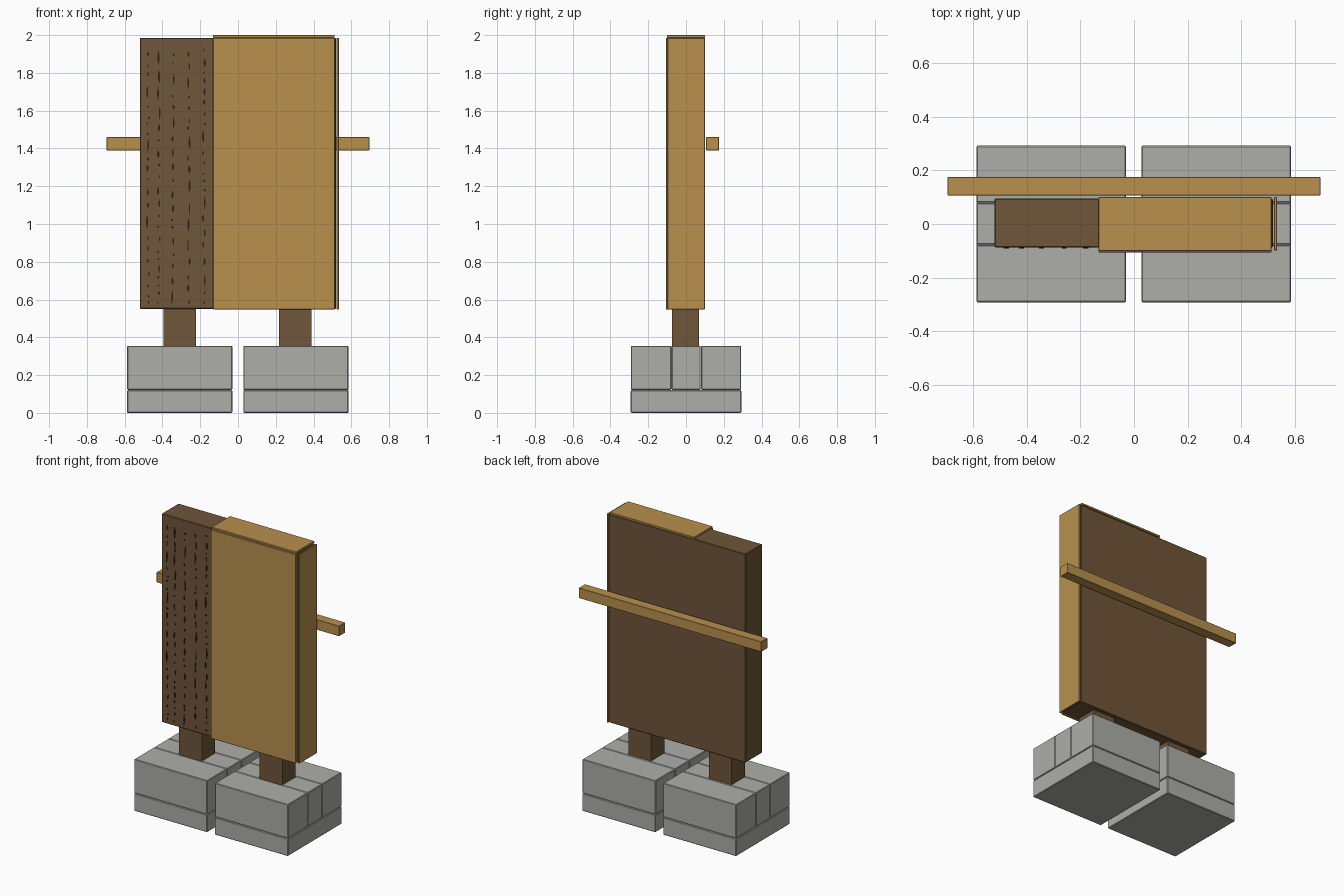
import bpy, bmesh, random

cube = bpy.data.objects.get("Cube")
if cube:
    bpy.data.objects.remove(cube, do_unlink=True)


def make_material(name, rgb):
    mat = bpy.data.materials.new(name)
    mat.use_nodes = True
    mat.diffuse_color = (*rgb, 1)
    mat.node_tree.nodes["Principled BSDF"].inputs["Base Color"].default_value = (*rgb, 1)
    return mat


DARK_WOOD = make_material("dark wood", (0.16, 0.092, 0.042))
GOLD_WOOD = make_material("golden wood", (0.48, 0.28, 0.076))
STONE = make_material("grey stone", (0.42, 0.425, 0.4))
GRAIN = make_material("wood grain", (0.025, 0.016, 0.01))


def add_mesh(name, bm, mat):
    mesh = bpy.data.meshes.new(name)
    bm.to_mesh(mesh)
    bm.free()
    mesh.materials.append(mat)
    obj = bpy.data.objects.new(name, mesh)
    bpy.context.collection.objects.link(obj)
    return obj


def box(name, xs, ys, zs, mat, bevel=0.0):
    """Box spanning the given ranges, with an optional small chamfer."""
    bm = bmesh.new()
    bmesh.ops.create_cube(bm, size=1)
    for v in bm.verts:
        v.co = [r[0] if c < 0 else r[1] for c, r in zip(v.co, (xs, ys, zs))]
    obj = add_mesh(name, bm, mat)
    if bevel:
        mod = obj.modifiers.new("chamfer", 'BEVEL')
        mod.width = bevel
        mod.segments = 1
    return obj


# Stone footings with a post on each side
for side, x0, x1, p0, p1 in (("right", -0.587, -0.03, -0.395, -0.223),
                             ("left", 0.028, 0.585, 0.218, 0.39)):
    box(side + "_footing_slab", (x0, x1), (-0.293, 0.293), (0, 0.12), STONE, 0.004)
    cuts = (-0.293, -0.077, 0.079, 0.293)
    for part, y0, y1 in zip(("front", "middle", "back"), cuts, cuts[1:]):
        box(f"{side}_{part}_block", (x0, x1), (y0 + 0.001, y1 - 0.001),
            (0.122, 0.355), STONE, 0.004)
    box(side + "_post", (p0, p1), (-0.075, 0.07), (0.35, 0.56), DARK_WOOD)

# Main panel and its golden facing boards
box("main_panel", (-0.52, 0.518), (-0.088, 0.095), (0.55, 1.985), DARK_WOOD, 0.004)
box("front_board", (-0.132, 0.512), (-0.106, -0.086), (0.548, 1.985), GOLD_WOOD, 0.002)
box("top_board", (-0.132, 0.512), (-0.1, 0.1), (1.986, 2.0), GOLD_WOOD, 0.002)
box("side_board", (0.522, 0.534), (-0.098, 0.1), (0.548, 1.985), GOLD_WOOD, 0.002)

# Rear cross rail
box("rear_rail", (-0.695, 0.695), (0.107, 0.175), (1.39, 1.46), GOLD_WOOD, 0.002)

# Broken grain lines: slender raised diamonds along five columns
random.seed(4)
bm = bmesh.new()
for x in (-0.476, -0.419, -0.345, -0.261, -0.18):
    z = 0.575
    while z < 1.93:
        length = random.choice((0.015, 0.02, 0.03, 0.045, 0.075))
        half = random.uniform(0.003, 0.006)
        cx = x + random.uniform(-0.005, 0.005)
        lean = random.uniform(-0.003, 0.003)
        outline = ((cx - lean, z), (cx + half, z + length * 0.35),
                   (cx + half, z + length * 0.65), (cx + lean, z + length),
                   (cx - half, z + length * 0.65), (cx - half, z + length * 0.35))
        face = bm.faces.new([bm.verts.new((px, -0.087, pz)) for px, pz in outline])
        result = bmesh.ops.extrude_face_region(bm, geom=[face])
        for v in result["geom"]:
            if isinstance(v, bmesh.types.BMVert):
                v.co.y = -0.092
        z += length + random.uniform(0.012, 0.045)
bmesh.ops.recalc_face_normals(bm, faces=bm.faces[:])
add_mesh("grain_lines", bm, GRAIN)
